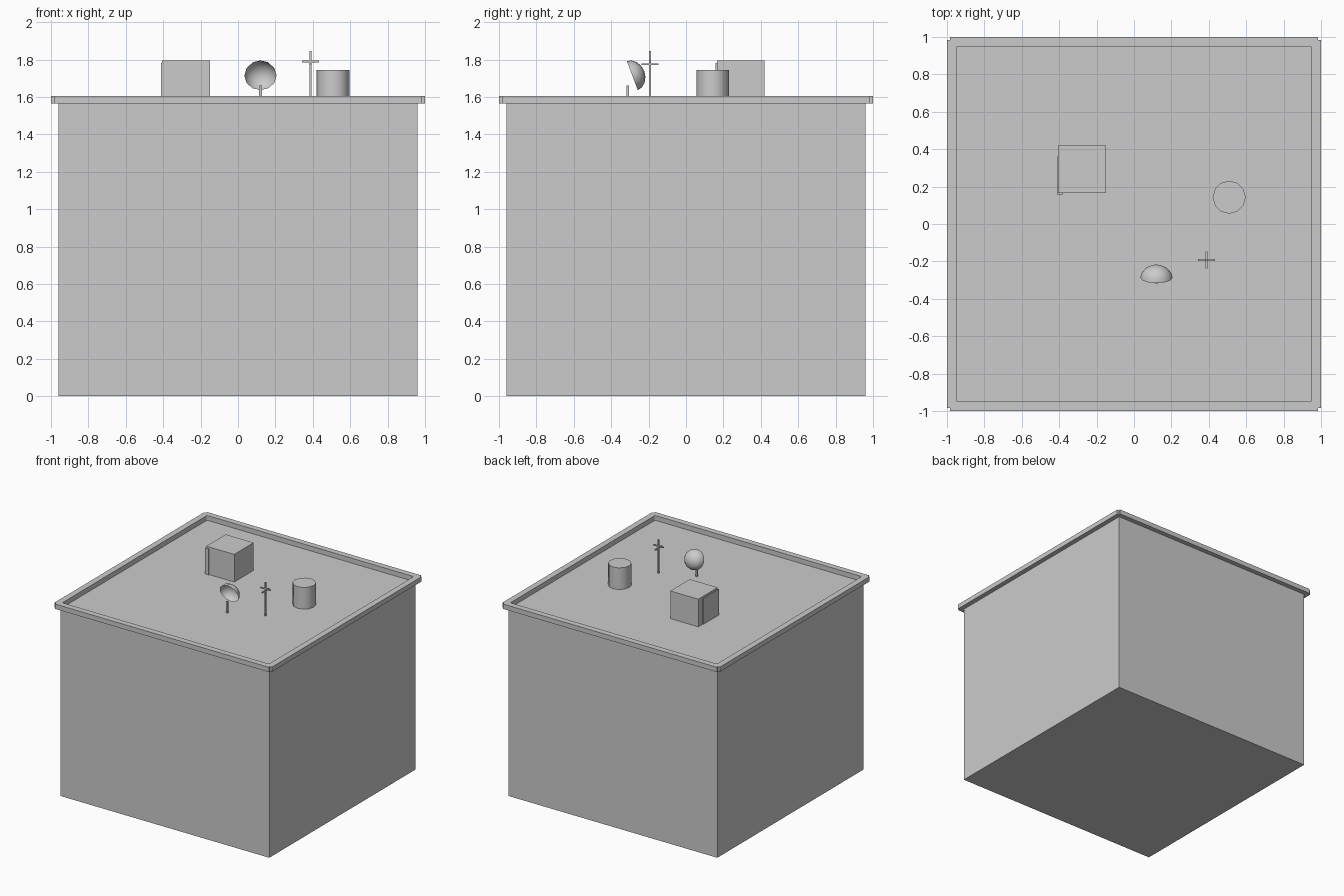
import bpy, bmesh, math
from mathutils import Matrix, Vector

if "Cube" in bpy.data.objects:
    bpy.data.objects.remove(bpy.data.objects["Cube"])

ROOF = 1.565


def finish(name, bm, smooth=False):
    bmesh.ops.recalc_face_normals(bm, faces=bm.faces)
    mesh = bpy.data.meshes.new(name)
    if smooth:
        for f in bm.faces:
            f.smooth = True
        for e in bm.edges:
            if len(e.link_faces) == 2 and e.calc_face_angle() > math.radians(40):
                e.smooth = False
    bm.to_mesh(mesh)
    bm.free()
    ob = bpy.data.objects.new(name, mesh)
    bpy.context.collection.objects.link(ob)
    return ob


def box(name, x0, x1, y0, y1, z0, z1):
    bm = bmesh.new()
    size = Matrix.Diagonal((x1 - x0, y1 - y0, z1 - z0, 1))
    place = Matrix.Translation(((x0 + x1) / 2, (y0 + y1) / 2, (z0 + z1) / 2))
    bmesh.ops.create_cube(bm, size=1, matrix=place @ size)
    return finish(name, bm)


def cylinder(name, x, y, r, z0, z1, sides):
    bm = bmesh.new()
    bmesh.ops.create_cone(bm, cap_ends=True, segments=sides, radius1=r, radius2=r,
                          depth=z1 - z0, matrix=Matrix.Translation((x, y, (z0 + z1) / 2)))
    return finish(name, bm, True)


# Building block; its top face is the roof
box("building_walls", -0.96, 0.96, -0.96, 0.96, 0, ROOF)

# Parapet ring with stepped outer corners
outer, inner = [], []
for i in range(4):
    turn = Matrix.Rotation(i * math.pi / 2, 3, 'Z')
    outer += [turn @ Vector(p) for p in ((1, .983, 0), (.983, .983, 0), (.983, 1, 0))]
    inner += [turn @ Vector(p) for p in ((.95, .943, 0), (.9475, .9475, 0), (.943, .95, 0))]
bm = bmesh.new()
loops = [[bm.verts.new((p.x, p.y, z)) for p in pts]
         for pts, z in ((outer, ROOF), (outer, 1.605), (inner, 1.605), (inner, ROOF))]
for a, b in zip(loops, loops[1:] + loops[:1]):
    for i in range(12):
        j = (i + 1) % 12
        bm.faces.new((a[i], a[j], b[j], b[i]))
finish("parapet", bm)

# Stairwell hut with its door slab
box("roof_hut", -0.407, -0.15, 0.165, 0.42, ROOF, 1.795)
box("hut_door", -0.413, -0.38, 0.158, 0.362, ROOF, 1.78)

# Water tank
cylinder("water_tank", 0.509, 0.143, 0.088, ROOF, 1.745, 12)

# Aerial mast and crossbars
ax, ay, t = 0.388, -0.193, 0.005
box("aerial_mast", ax - t, ax + t, ay - t, ay + t, ROOF, 1.845)
box("aerial_bar_x", ax - .045, ax + .045, ay - t, ay + t, 1.785, 1.794)
box("aerial_bar_y", ax - t, ax + t, ay - .045, ay + .045, 1.770, 1.779)

# Satellite dish: open half-dome facing forward and slightly down
bm = bmesh.new()
bmesh.ops.create_uvsphere(bm, u_segments=12, v_segments=8, radius=1)
bmesh.ops.delete(bm, geom=[v for v in bm.verts if v.co.z < -0.01], context='VERTS')
back = Vector((0, 0.936, 0.352))
tilt = Vector((0, 0, 1)).rotation_difference(back).to_matrix().to_4x4()
bm.transform(Matrix.Translation((0.12, -0.287, 1.714)) @ tilt @ Matrix.Diagonal((.086, .083, .068, 1)))
finish("dish_bowl", bm, True)
box("dish_post", 0.113, 0.127, -0.318, -0.304, ROOF, 1.66)
